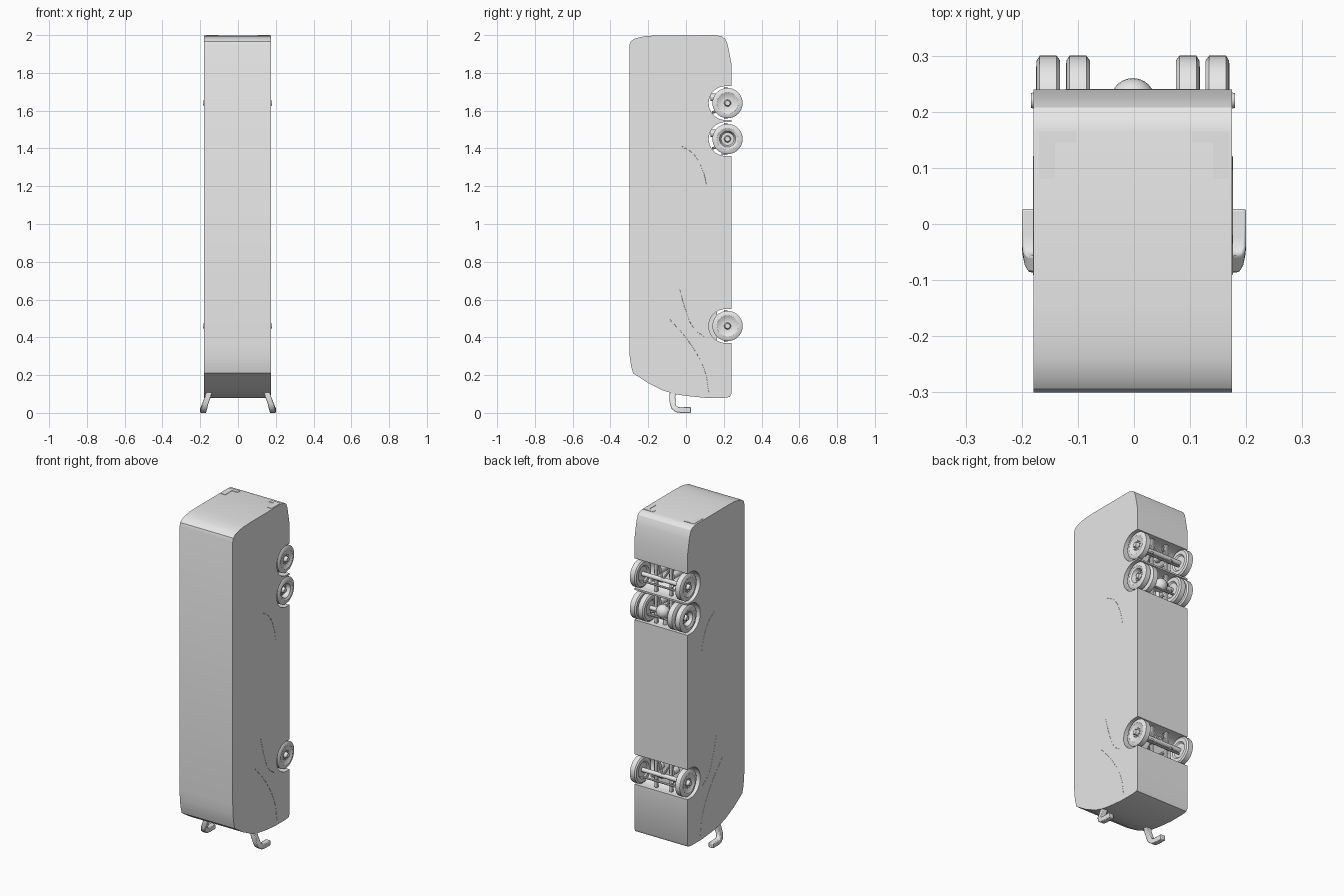
import bpy, bmesh
from math import sin, cos, pi, radians
from mathutils import Matrix, Vector

if "Cube" in bpy.data.objects:
    bpy.data.objects.remove(bpy.data.objects["Cube"])

grey = bpy.data.materials.new("plain_grey")
grey.use_nodes = True
COLOUR = (0.8, 0.8, 0.8, 1)
grey.diffuse_color = COLOUR
grey.node_tree.nodes["Principled BSDF"].inputs["Base Color"].default_value = COLOUR

CX = -0.002            # body centre line
HALF = 0.177           # half body width
WY, WR = 0.22, 0.08    # wheel centre and radius
FRONT, DRIVE, TAG = 0.46, 1.45, 1.64


def finish(bm, name, angle=30):
    bmesh.ops.recalc_face_normals(bm, faces=bm.faces)
    mesh = bpy.data.meshes.new(name)
    bm.to_mesh(mesh)
    bm.free()
    obj = bpy.data.objects.new(name, mesh)
    bpy.context.collection.objects.link(obj)
    mesh.materials.append(grey)
    bpy.ops.object.select_all(action='DESELECT')
    obj.select_set(True)
    bpy.context.view_layer.objects.active = obj
    bpy.ops.object.shade_smooth_by_angle(angle=radians(angle))
    return obj


def prism(name, outline, x0, x1):
    """Extrude a (y, z) outline across x."""
    bm = bmesh.new()
    face = bm.faces.new([bm.verts.new((x0, y, z)) for y, z in outline])
    out = bmesh.ops.extrude_face_region(bm, geom=[face])
    verts = [v for v in out["geom"] if isinstance(v, bmesh.types.BMVert)]
    bmesh.ops.translate(bm, verts=verts, vec=(x1 - x0, 0, 0))
    return finish(bm, name)


def box(name, centre, size):
    bm = bmesh.new()
    bmesh.ops.create_cube(bm, size=1, matrix=Matrix.Translation(centre) @ Matrix.Diagonal((*size, 1)))
    return finish(bm, name)


def rod(name, a, b, radius, segments=16):
    a, b = Vector(a), Vector(b)
    turn = (b - a).to_track_quat('Z', 'Y').to_matrix().to_4x4()
    bm = bmesh.new()
    bmesh.ops.create_cone(bm, cap_ends=True, segments=segments, radius1=radius, radius2=radius,
                          depth=(b - a).length, matrix=Matrix.Translation((a + b) / 2) @ turn)
    return finish(bm, name)


def wheel(name, x, z, side, domed):
    """Tyre, dished rim and hub lathed around the axle, with a ring of studs."""
    hub = 0.031 if domed else 0.012
    dish = 0.012 if domed else -0.008
    profile = [(hub, 0.001), (hub, 0.013), (dish, 0.018), (dish, 0.034), (0.016, 0.043),
               (0.018, 0.05), (0.0215, 0.056), (0.0205, 0.071), (0.015, WR), (-0.015, WR),
               (-0.0215, 0.071), (-0.0215, 0.05), (-0.014, 0.042), (-0.014, 0.001)]
    n = 40
    bm = bmesh.new()
    rings = [[bm.verts.new((x + side * t, WY + r * cos(2 * pi * i / n), z + r * sin(2 * pi * i / n)))
              for i in range(n)] for t, r in profile]
    for a, b in zip(rings, rings[1:]):
        for i in range(n):
            j = (i + 1) % n
            bm.faces.new((a[i], a[j], b[j], b[i]))
    bm.faces.new(rings[0])
    bm.faces.new(rings[-1])
    for i in range(10):
        a = 2 * pi * i / 10
        spot = Matrix.Translation((x + side * dish, WY + 0.026 * cos(a), z + 0.026 * sin(a)))
        bmesh.ops.create_cone(bm, cap_ends=True, segments=6, radius1=0.003, radius2=0.003,
                              depth=0.012, matrix=spot @ Matrix.Rotation(pi / 2, 4, 'Y'))
    finish(bm, name)


def arch(z, r=0.09, cy=0.21, steps=20):
    """Wheel arch points from the high end to the low end of the opening."""
    pts = [(cy - r * sin(pi * i / steps), z + r * cos(pi * i / steps)) for i in range(steps + 1)]
    return [(0.24, z + r)] + pts + [(0.24, z - r)]


# Body: side outline with the wheel arches, extruded across the width
shell = [(0.24, 0.1), (0.232, 0.084), (0.2, 0.08), (0.1, 0.08), (0, 0.09), (-0.06, 0.1),
         (-0.12, 0.118), (-0.2, 0.158), (-0.28, 0.21), (-0.291, 0.25), (-0.298, 0.3),
         (-0.3, 0.36), (-0.3, 1.945), (-0.294, 1.965), (-0.275, 1.98), (-0.24, 1.99),
         (-0.2, 1.996), (-0.14, 1.998), (0.165, 1.998), (0.19, 1.993), (0.208, 1.98),
         (0.219, 1.955), (0.225, 1.93), (0.24, 1.85)]
outline = shell + arch(TAG) + arch(DRIVE) + arch(FRONT)
prism("body", outline, CX - HALF, CX + HALF)

# Chassis filling behind the front wheels
box("front_chassis", (CX, 0.14, FRONT), (0.2, 0.05, 0.15))

# Wheels, with twin tyres on the drive axle
for side, word in ((1, "left"), (-1, "right")):
    outer, inner = CX + side * 0.151, CX + side * 0.098
    wheel(f"front_wheel_{word}", outer, FRONT, side, True)
    wheel(f"drive_wheel_outer_{word}", outer, DRIVE, side, False)
    wheel(f"drive_wheel_inner_{word}", inner, DRIVE, side, False)
    wheel(f"tag_wheel_{word}", outer, TAG, side, True)

# Axles and suspension
for name, z, reach in (("front", FRONT, 0.14), ("drive", DRIVE, 0.14), ("tag", TAG, 0.14)):
    rod(f"{name}_axle", (CX - reach, WY, z), (CX + reach, WY, z), 0.013)
    rod(f"{name}_tie_rod", (CX - 0.12, 0.235, z - 0.035), (CX + 0.12, 0.235, z - 0.035), 0.006, 10)
    for side, word in ((1, "left"), (-1, "right")):
        x = CX + side * 0.05
        box(f"{name}_rail_{word}", (x, 0.21, z), (0.014, 0.018, 0.17))
        rod(f"{name}_air_spring_{word}", (x, 0.13, z + 0.03), (x, 0.21, z + 0.03), 0.02)
        rod(f"{name}_damper_{word}", (CX + side * 0.03, 0.14, z - 0.05),
            (CX + side * 0.07, 0.235, z - 0.015), 0.007, 10)
        rod(f"{name}_link_{word}", (CX, 0.225, z), (CX + side * 0.04, 0.2, z + 0.075), 0.006, 10)

# Differential on the drive axle
bm = bmesh.new()
bmesh.ops.create_uvsphere(bm, u_segments=24, v_segments=12, radius=0.04,
                          matrix=Matrix.Translation((CX, WY, DRIVE)))
finish(bm, "differential")
rod("drive_shaft", (CX, 0.2, DRIVE), (CX, 0.2, DRIVE - 0.085), 0.012)

# Mirrors: a rectangular section swept from the nose and bent backwards
path = [(0.148, -0.07, 0.125), (0.16, -0.072, 0.085), (0.173, -0.071, 0.05), (0.179, -0.064, 0.03),
        (0.183, -0.048, 0.018), (0.184, -0.025, 0.015), (0.184, 0.027, 0.015)]
for side, word in ((1, "left"), (-1, "right")):
    bm = bmesh.new()
    rings = []
    for i, p in enumerate(path):
        d = Vector(path[min(i + 1, len(path) - 1)]) - Vector(path[max(i - 1, 0)])
        normal = Vector((0, -d.z, d.y)).normalized() * 0.015
        rings.append([bm.verts.new((side * (p[0] + sx * 0.016), p[1] + sn * normal.y, p[2] + sn * normal.z))
                      for sx, sn in ((-1, -1), (1, -1), (1, 1), (-1, 1))])
    for a, b in zip(rings, rings[1:]):
        for i in range(4):
            j = (i + 1) % 4
            bm.faces.new((a[i], a[j], b[j], b[i]))
    bm.faces.new(rings[0])
    bm.faces.new(rings[-1])
    mirror = finish(bm, f"mirror_{word}", 40)
    bevel = mirror.modifiers.new("soft_edges", 'BEVEL')
    bevel.width = 0.004
    bevel.segments = 2
    bevel.limit_method = 'ANGLE'
    bevel.angle_limit = radians(50)

    # Corner lamps on the tail
    box(f"tail_lamp_upright_{word}", (side * 0.155, 0.115, 1.998), (0.028, 0.07, 0.004))
    box(f"tail_lamp_bar_{word}", (side * 0.136, 0.155, 1.998), (0.066, 0.02, 0.004))

    # Thin sweeping trim lines on the flanks
    sweeps = {"rear_sweep": [(0.11, 1.2), (0.09, 1.28), (0.04, 1.37), (-0.02, 1.41)],
              "nose_sweep": [(0.12, 0.11), (0.1, 0.22), (0.02, 0.37), (-0.09, 0.5)],
              "door_sweep": [(0.1, 0.4), (0.04, 0.45), (0, 0.54), (-0.035, 0.66)]}
    for label, points in sweeps.items():
        curve = bpy.data.curves.new(label, 'CURVE')
        curve.dimensions = '3D'
        curve.bevel_depth = 0.001
        curve.bevel_resolution = 1
        spline = curve.splines.new('BEZIER')
        spline.bezier_points.add(len(points) - 1)
        for bp, (y, z) in zip(spline.bezier_points, points):
            bp.co = (CX + side * HALF, y, z)
            bp.handle_left_type = bp.handle_right_type = 'AUTO'
        curve.materials.append(grey)
        bpy.context.collection.objects.link(bpy.data.objects.new(f"{label}_{word}", curve))
